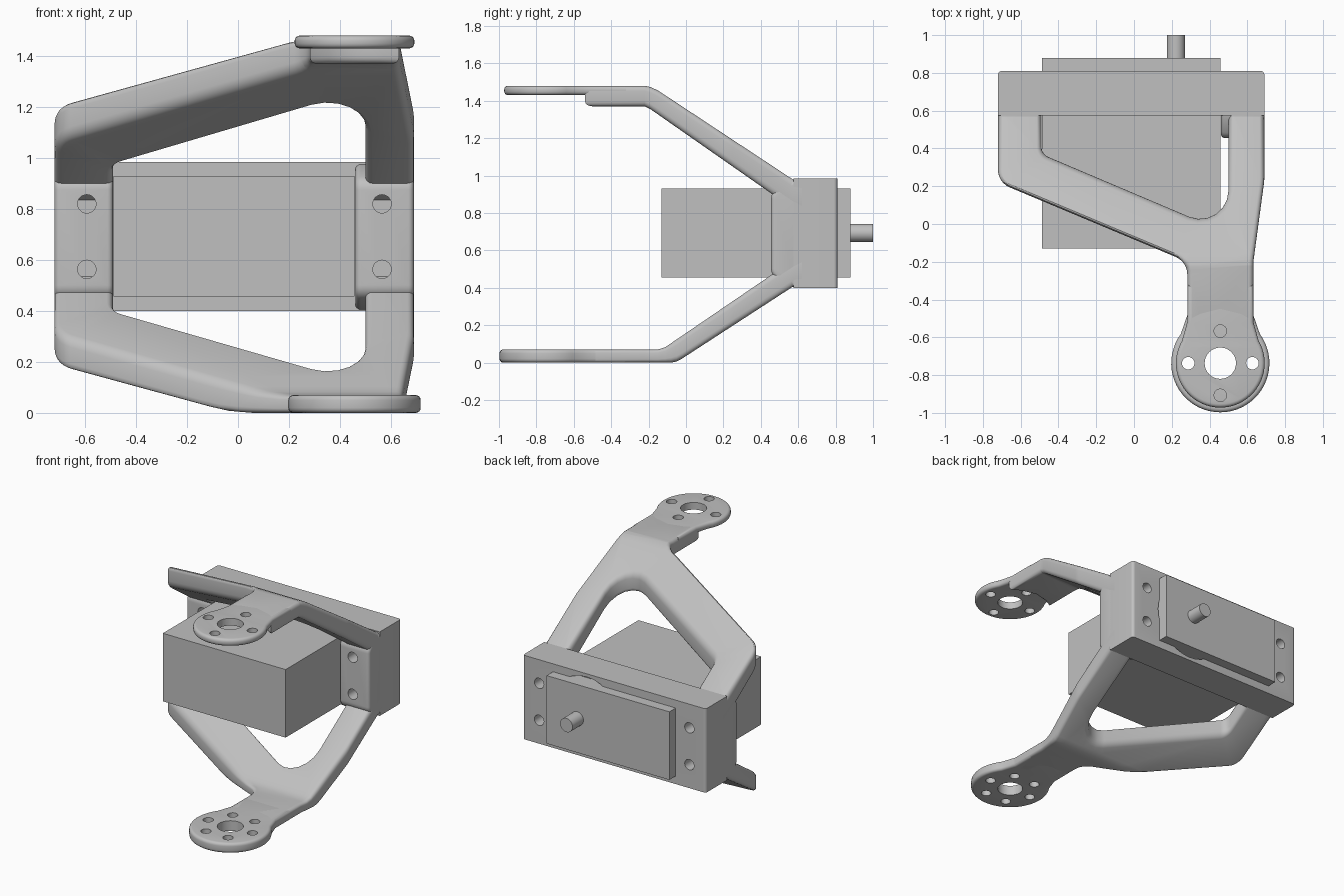
import bpy, bmesh, math
from mathutils import Vector, Matrix

old = bpy.data.objects.get("Cube")
if old:
    bpy.data.objects.remove(old, do_unlink=True)

grey = bpy.data.materials.new("bracket grey")
grey.use_nodes = True
grey.diffuse_color = (0.53, 0.53, 0.53, 1)
grey.node_tree.nodes["Principled BSDF"].inputs["Base Color"].default_value = grey.diffuse_color
parts = []


def finish(name, bm):
    mesh = bpy.data.meshes.new(name)
    bmesh.ops.recalc_face_normals(bm, faces=bm.faces)
    bm.to_mesh(mesh)
    bm.free()
    mesh.materials.append(grey)
    obj = bpy.data.objects.new(name, mesh)
    bpy.context.collection.objects.link(obj)
    parts.append(obj)
    return obj


def rounded(corners, steps=6):
    """Replace each (x, y, radius) corner with an arc."""
    out = []
    for i, (x, y, r) in enumerate(corners):
        p = Vector((x, y))
        if r == 0:
            out.append(p)
            continue
        a = (Vector(corners[i - 1][:2]) - p).normalized()
        b = (Vector(corners[(i + 1) % len(corners)][:2]) - p).normalized()
        half = a.angle(b) / 2
        centre = p + (a + b).normalized() * r / math.sin(half)
        start = p + a * r / math.tan(half) - centre
        end = p + b * r / math.tan(half) - centre
        sweep = math.atan2(start.x * end.y - start.y * end.x, start.dot(end))
        for k in range(steps + 1):
            out.append(centre + Matrix.Rotation(sweep * k / steps, 2) @ start)
    return out


def slab(outline, z0, z1, bevel=0):
    """Extrude a flat outline upward and round its rims."""
    bm = bmesh.new()
    face = bm.faces.new([bm.verts.new((p[0], p[1], z0)) for p in outline])
    top = bmesh.ops.extrude_face_region(bm, geom=[face], use_keep_orig=True)["geom"]
    bmesh.ops.translate(bm, vec=(0, 0, z1 - z0),
                        verts=[v for v in top if isinstance(v, bmesh.types.BMVert)])
    bmesh.ops.recalc_face_normals(bm, faces=bm.faces)
    if bevel:
        rims = [e for e in bm.edges if abs(e.verts[0].co.z - e.verts[1].co.z) < 1e-5]
        bmesh.ops.bevel(bm, geom=rims, offset=bevel, offset_type='OFFSET', segments=4,
                        profile=0.5, affect='EDGES', clamp_overlap=False)
    bmesh.ops.triangulate(bm, faces=[f for f in bm.faces if len(f.verts) > 4])
    return bm


def height(profile, y):
    if y <= profile[0][0]:
        return profile[0][1]
    for (y0, h0), (y1, h1) in zip(profile, profile[1:]):
        if y <= y1:
            return h0 + (h1 - h0) * (y - y0) / (y1 - y0)
    return profile[-1][1]


def drill(obj, holes, along_y=False):
    """Cut round holes given as (centre, radius, length)."""
    bm = bmesh.new()
    turn = Matrix.Rotation(math.pi / 2, 4, 'X') if along_y else Matrix()
    for centre, r, length in holes:
        bmesh.ops.create_cone(bm, cap_ends=True, segments=32, radius1=r, radius2=r,
                              depth=length, matrix=Matrix.Translation(centre) @ turn)
    cutter = finish("hole_cutter", bm)
    parts.remove(cutter)
    cutter.hide_render = True
    mod = obj.modifiers.new("holes", 'BOOLEAN')
    mod.operation = 'DIFFERENCE'
    mod.object = cutter
    bpy.context.view_layer.objects.active = obj
    bpy.ops.object.modifier_apply(modifier=mod.name)
    bpy.data.objects.remove(cutter, do_unlink=True)


# Forked arms: a flat outline bent to follow a side profile
CX, CY, NECK = 0.457, -0.737, 0.175
arm_outline = rounded([
    (0.69, 0.62, 0), (0.5, 0.62, 0), (0.5, -0.05, 0.15), (-0.49, 0.37, 0.06),
    (-0.49, 0.62, 0), (-0.72, 0.62, 0), (-0.72, 0.22, 0.1), (CX - NECK, -0.2, 0.1),
    (CX - NECK, -0.54, 0), (CX - 0.1, -0.5, 0), (CX, -0.475, 0), (CX + 0.1, -0.5, 0),
    (CX + NECK, -0.54, 0), (CX + NECK, -0.2, 0.3), (0.69, 0.23, 0.3)])


def arm(name, under, over):
    bm = slab(arm_outline, 0, 0.1, 0.025)
    for y in sorted({p[0] for p in under + over}):
        bmesh.ops.bisect_plane(bm, geom=bm.verts[:] + bm.edges[:] + bm.faces[:],
                               plane_co=(0, y, 0), plane_no=(0, 1, 0), dist=1e-5)
    for v in bm.verts:
        low, high = height(under, v.co.y), height(over, v.co.y)
        v.co.z = low + (high - low) * v.co.z / 0.1
    return finish(name, bm)


arm("upper_arm", [(-0.22, 1.37), (-0.19, 1.355), (0.62, 0.79)],
    [(-0.22, 1.48), (-0.19, 1.473), (-0.15, 1.455), (0.57, 0.98)])
arm("lower_arm", [(-0.08, 0), (-0.05, 0.006), (-0.02, 0.022), (0.57, 0.405)],
    [(-0.15, 0.07), (-0.11, 0.083), (0.62, 0.58)])


# Round mounting discs with their neck tabs
def disc(name, radius, z0, z1, count):
    a = math.acos(NECK / radius) - 0.2
    outline = [(CX + NECK, -0.32), (CX - NECK, -0.32),
               (CX - NECK, CY + radius * math.sin(a) + 0.1)]
    for k in range(41):
        t = math.pi - a + (math.pi + 2 * a) * k / 40
        outline.append((CX + radius * math.cos(t), CY + radius * math.sin(t)))
    outline.append((CX + NECK, CY + radius * math.sin(a) + 0.1))
    obj = finish(name, slab(outline, z0, z1, 0.02))
    mid = (z0 + z1) / 2
    holes = [((CX, CY, mid), 0.083, 0.3)]
    for k in range(count):
        t = 2 * math.pi * k / count
        holes.append(((CX + 0.17 * math.cos(t), CY + 0.17 * math.sin(t), mid), 0.033, 0.3))
    drill(obj, holes)


disc("upper_disc", 0.235, 1.43, 1.48, 4)
disc("lower_disc", 0.26, 0, 0.07, 6)

# Mounting plate with screw holes and a round recess behind the motor
screws = [(x, z) for x in (-0.593, 0.565) for z in (0.563, 0.82)]
plate = finish("mounting_plate", slab(rounded([
    (-0.72, 0.575, 0), (0.69, 0.575, 0), (0.69, 0.81, 0.02), (-0.72, 0.81, 0.02)]), 0.4, 0.985))
drill(plate, [((x, 0.81, z), 0.036, 0.24) for x, z in screws]
      + [((0.2, 0.81, 0.693), 0.27, 0.1)], True)

# Side legs joining the arms in front of the plate
leg_outline = rounded([(0.6, 0.405, 0), (0.57, 0.405, 0), (0.455, 0.465, 0.06),
                       (0.455, 0.91, 0.06), (0.57, 0.975, 0), (0.6, 0.975, 0)])
for name, x0, x1 in (("right_leg", -0.72, -0.49), ("left_leg", 0.46, 0.69)):
    bm = slab(leg_outline, x0, x1, 0.022)
    for v in bm.verts:
        v.co = (v.co.z, v.co.x, v.co.y)
    leg = finish(name, bm)
    drill(leg, [((x, 0.455, z), 0.036, 0.2) for x, z in screws if x0 < x < x1], True)

# Motor body and output shaft
finish("motor_body", slab([(-0.488, -0.13), (0.458, -0.13), (0.458, 0.88), (-0.488, 0.88)],
                          0.456, 0.93))
bm = bmesh.new()
bmesh.ops.create_cone(bm, cap_ends=True, segments=32, radius1=0.048, radius2=0.048, depth=0.16,
                      matrix=Matrix.Translation((0.222, 0.92, 0.693))
                      @ Matrix.Rotation(math.pi / 2, 4, 'X'))
finish("motor_shaft", bm)

# Smooth the rounded edges, keep the sharp ones
bpy.ops.object.select_all(action='DESELECT')
for obj in parts:
    obj.select_set(True)
bpy.context.view_layer.objects.active = parts[0]
bpy.ops.object.shade_smooth_by_angle(angle=math.radians(30))
